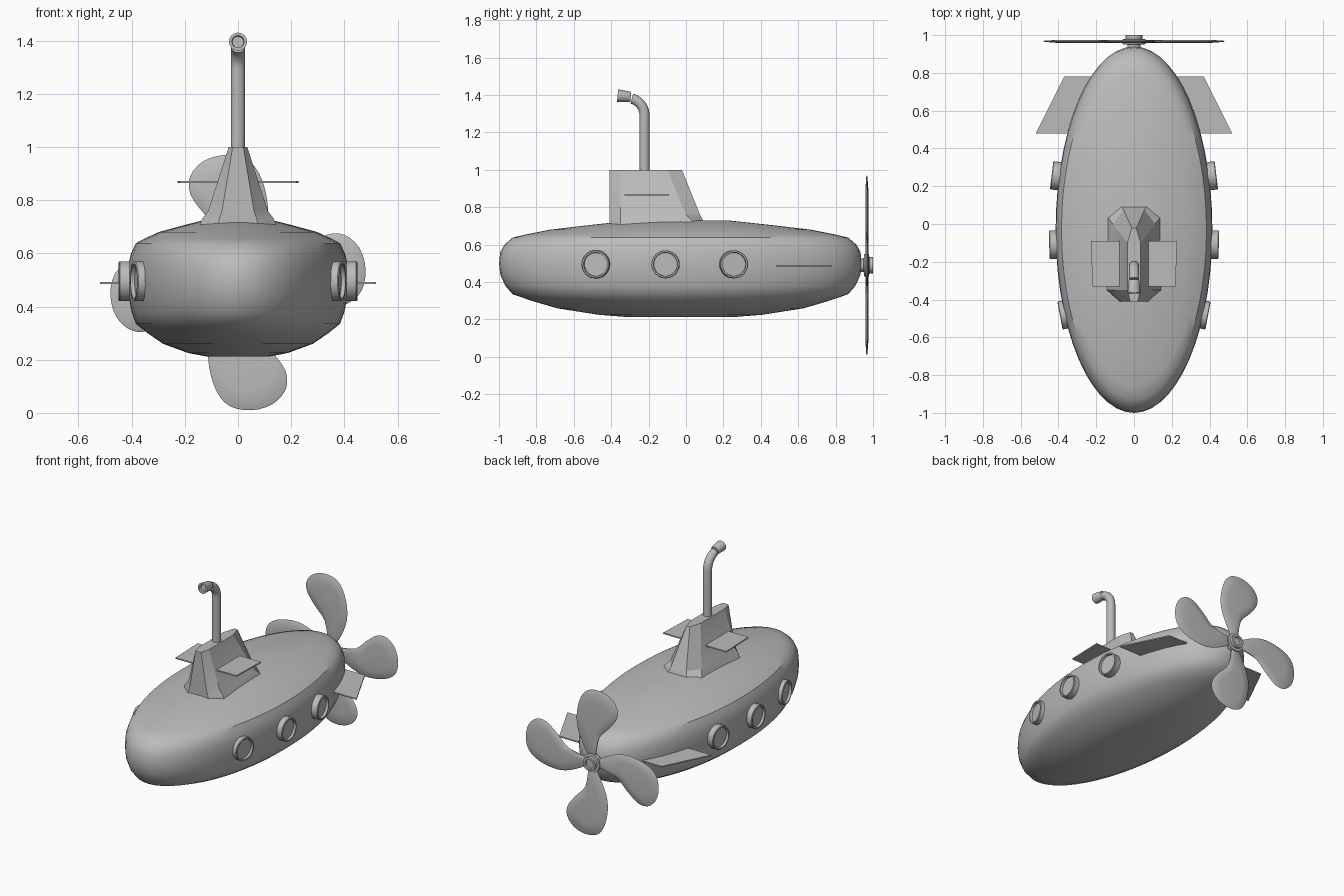
import bpy, bmesh
from math import sin, cos, pi, radians
from mathutils import Vector

if "Cube" in bpy.data.objects:
    bpy.data.objects.remove(bpy.data.objects["Cube"], do_unlink=True)

grey = bpy.data.materials.new("plain_grey")
grey.use_nodes = True
grey.diffuse_color = (0.5, 0.5, 0.5, 1)
grey.node_tree.nodes["Principled BSDF"].inputs["Base Color"].default_value = (0.5, 0.5, 0.5, 1)

X, Y, Z = Vector((1, 0, 0)), Vector((0, 1, 0)), Vector((0, 0, 1))


def loft(name, rings, angle=30):
    """Skin a stack of equal-sized point rings and cap both ends."""
    bm = bmesh.new()
    loops = [[bm.verts.new(p) for p in ring] for ring in rings]
    n = len(loops[0])
    for a, b in zip(loops, loops[1:]):
        for i in range(n):
            j = (i + 1) % n
            bm.faces.new((a[i], a[j], b[j], b[i]))
    bm.faces.new(loops[0])
    bm.faces.new(loops[-1])
    bmesh.ops.recalc_face_normals(bm, faces=bm.faces)
    mesh = bpy.data.meshes.new(name)
    bm.to_mesh(mesh)
    bm.free()
    mesh.materials.append(grey)
    obj = bpy.data.objects.new(name, mesh)
    bpy.context.collection.objects.link(obj)
    bpy.ops.object.select_all(action="DESELECT")
    obj.select_set(True)
    bpy.context.view_layer.objects.active = obj
    bpy.ops.object.shade_smooth_by_angle(angle=radians(angle))
    return obj


def circle(center, axis, side, rx, ry=None, n=24):
    """Ring of points around an axis; side is the first radial direction."""
    other = axis.cross(side)
    ry = rx if ry is None else ry
    return [center + side * (rx * cos(2 * pi * i / n)) + other * (ry * sin(2 * pi * i / n))
            for i in range(n)]


def plate(name, outline, z, thickness, side):
    """Thin flat fin, mirrored by the sign of side."""
    loft(name, [[Vector((x * side, y, z + h)) for x, y in outline]
                for h in (-thickness / 2, thickness / 2)])


# Hull: stacked ellipses, height and relative size
hull_profile = [(0.212, 0.28), (0.225, 0.45), (0.26, 0.68), (0.30, 0.82), (0.335, 0.925),
                (0.38, 0.965), (0.44, 0.993), (0.50, 1.0), (0.56, 0.993), (0.60, 0.97),
                (0.638, 0.925), (0.655, 0.85), (0.68, 0.72), (0.705, 0.50), (0.728, 0.28)]
loft("hull", [circle(Vector((0, -0.03, z)), Z, X, 0.415 * s, 0.97 * s, 56)
              for z, s in hull_profile], 35)


# Conning tower: tapered eight-sided tower with a flared foot
def tower_ring(z, front, wide, rear, y0, y1, y2, y3):
    half = [(front, y0), (wide, y1), (wide, y2), (rear, y3)]
    return [Vector((x, y, z)) for x, y in half] + [Vector((-x, y, z)) for x, y in reversed(half)]


loft("conning_tower", [
    tower_ring(0.69, 0.08, 0.15, 0.08, -0.41, -0.35, 0.05, 0.10),
    tower_ring(0.73, 0.07, 0.135, 0.065, -0.41, -0.35, 0.03, 0.09),
    tower_ring(0.76, 0.06, 0.112, 0.055, -0.41, -0.35, 0.00, 0.075),
    tower_ring(1.0, 0.02, 0.035, 0.012, -0.41, -0.35, -0.10, -0.022)], 20)

# Fins on the tower and at the stern
for side, label in ((1, "left"), (-1, "right")):
    plate(label + "_tower_fin", [(0.05, -0.09), (0.228, -0.09), (0.22, -0.33), (0.05, -0.33)],
          0.868, 0.008, side)
    plate(label + "_stern_fin", [(0.18, 0.78), (0.37, 0.78), (0.52, 0.48), (0.30, 0.48)],
          0.488, 0.008, side)

# Portholes: raised rims with recessed panes, following the hull
porthole_profile = [(0.075, -0.06), (0.075, -0.004), (0.072, 0), (0.064, 0), (0.062, -0.015)]
for side, label in ((1, "left"), (-1, "right")):
    spots = [("front", 0.392, -0.485, -0.19), ("middle", 0.449, -0.11, -0.02),
             ("rear", 0.436, 0.258, 0.12)]
    for place, x, y, turn in spots:
        axis = Vector((side * cos(turn), sin(turn), 0))
        loft(f"{label}_{place}_porthole",
             [circle(Vector((side * x, y, 0.495)) + axis * d, axis, Z, r, n=32)
              for r, d in porthole_profile])

# Periscope: pipe with a swept bend and a flared eyepiece
rings = [circle(Vector((0, -0.222, 0.95)), Z, X, 0.027)]
for i in range(9):
    a = radians(75) * i / 8
    center = Vector((0, -0.314 + 0.092 * cos(a), 1.292 + 0.092 * sin(a)))
    rings.append(circle(center, Vector((0, -sin(a), cos(a))), X, 0.027))
loft("periscope_pipe", rings)
tilt = Vector((0, -1, 0.1)).normalized()
loft("periscope_eyepiece",
     [circle(Vector((0, -0.30, 1.39)) + tilt * d, tilt, X, r)
      for r, d in [(0.025, -0.005), (0.028, 0), (0.034, 0.066), (0.023, 0.066), (0.021, 0.05)]])

# Propeller hub
hub = Vector((0, 0, 0.49))
hub_profile = [(0.035, 0.90), (0.035, 0.95), (0.06, 0.952), (0.06, 0.978), (0.044, 0.98),
               (0.044, 1.0), (0.03, 1.0), (0.03, 0.985)]
loft("propeller_hub", [circle(hub + Y * y, Y, X, r, n=32) for r, y in hub_profile])


# Propeller blades: smooth swept outline with a lens section
def smooth_loop(points, steps=3):
    result, n = [], len(points)
    for i in range(n):
        a, b, c, d = (Vector(points[(i + k) % n]) for k in (-1, 0, 1, 2))
        for s in range(steps):
            t = s / steps
            result.append(0.5 * (2 * b + (c - a) * t + (2 * a - 5 * b + 4 * c - d) * t ** 2
                                 + (3 * b - a - 3 * c + d) * t ** 3))
    return result


blade = smooth_loop([(0.02, 0.03), (0.075, 0.12), (0.11, 0.22), (0.108, 0.32), (0.08, 0.41),
                     (0.03, 0.465), (-0.05, 0.48), (-0.13, 0.457), (-0.18, 0.40),
                     (-0.178, 0.33), (-0.12, 0.25), (-0.05, 0.17), (-0.02, 0.03)])
middle = Vector((-0.02, 0.30))
for k in range(4):
    c, s = cos(k * pi / 2), sin(k * pi / 2)
    rings = []
    for scale, y in [(0.6, 0.959), (0.97, 0.964), (1, 0.967), (0.97, 0.970), (0.6, 0.975)]:
        pts = [middle + (p - middle) * scale for p in blade]
        rings.append([hub + Vector((p.x * c + p.y * s, y, p.y * c - p.x * s)) for p in pts])
    loft(f"propeller_blade_{k + 1}", rings, 40)
